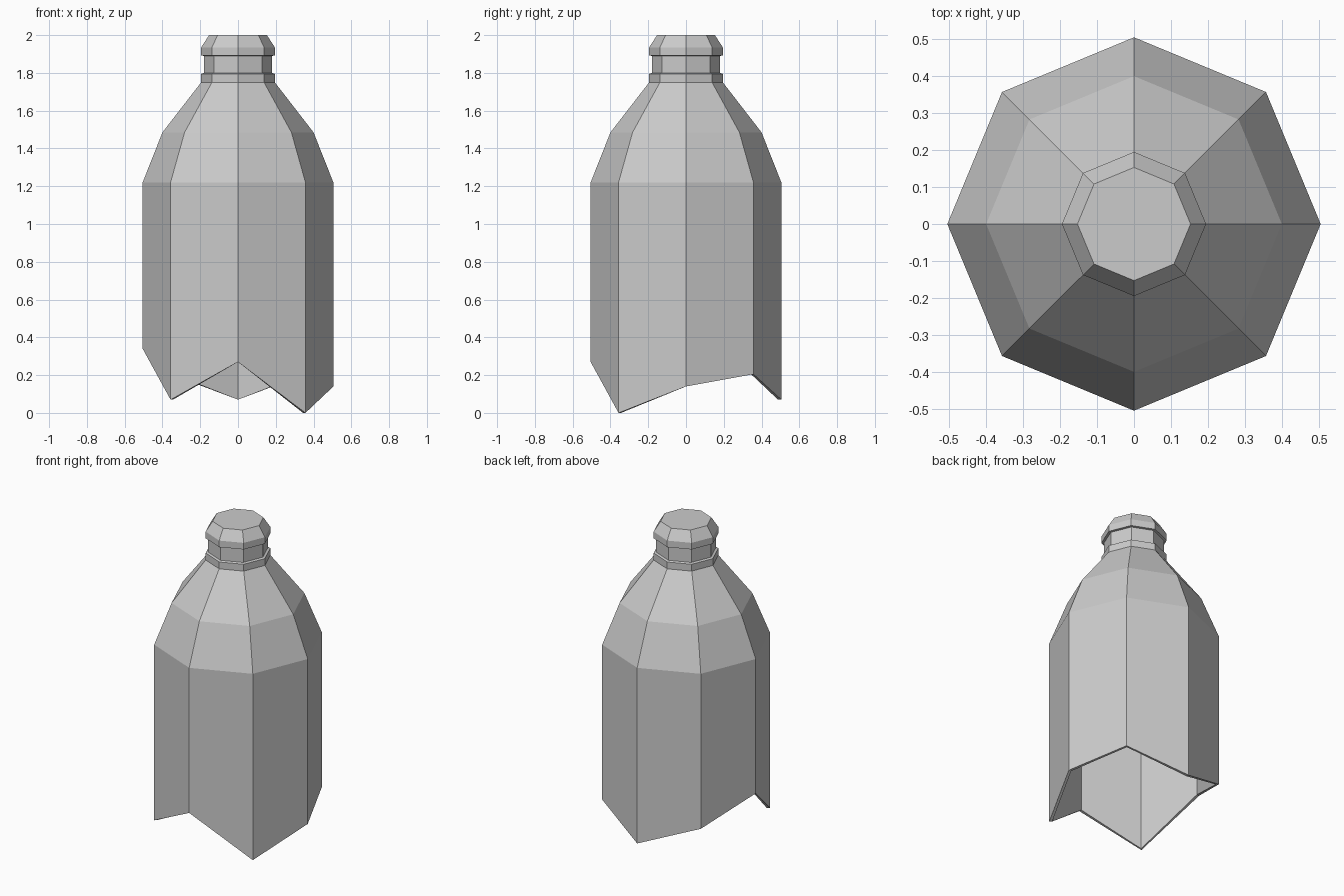
import bpy, bmesh
from math import cos, sin, radians

if "Cube" in bpy.data.objects:
    bpy.data.objects.remove(bpy.data.objects["Cube"])

SIDES = 8
# Jagged broken-edge height at each corner, counter-clockwise from +x
RIM_Z = [0.14, 0.205, 0.07, 0.205, 0.34, 0.07, 0.27, 0.0]
# (radius, z) profiles above the broken edge
OUTER_R, INNER_R = 0.505, 0.487
OUTER = [(0.505, 1.22), (0.4, 1.485), (0.195, 1.75), (0.195, 1.795), (0.18, 1.80),
         (0.18, 1.89), (0.195, 1.892), (0.195, 1.935), (0.153, 2.0)]
INNER = [(0.487, 1.215), (0.383, 1.477), (0.177, 1.745), (0.163, 1.80),
         (0.163, 1.89), (0.175, 1.93), (0.143, 1.982)]

bm = bmesh.new()


def ring(r, heights):
    return [bm.verts.new((r * cos(radians(45 * i)), r * sin(radians(45 * i)), heights[i]))
            for i in range(SIDES)]


def bridge(a, b):
    for i in range(SIDES):
        j = (i + 1) % SIDES
        bm.faces.new((a[i], a[j], b[j], b[i]))


def wall(base_r, profile):
    first = prev = ring(base_r, RIM_Z)
    for r, z in profile:
        cur = ring(r, [z] * SIDES)
        bridge(prev, cur)
        prev = cur
    bm.faces.new(prev)  # closed top
    return first


# Outer glass, inner glass and the broken rim joining them
outer_rim = wall(OUTER_R, OUTER)
inner_rim = wall(INNER_R, INNER)
bridge(outer_rim, inner_rim)
bmesh.ops.recalc_face_normals(bm, faces=bm.faces)

mesh = bpy.data.meshes.new("broken_bottle")
bm.to_mesh(mesh)
bm.free()
bpy.context.collection.objects.link(bpy.data.objects.new("broken_bottle", mesh))
